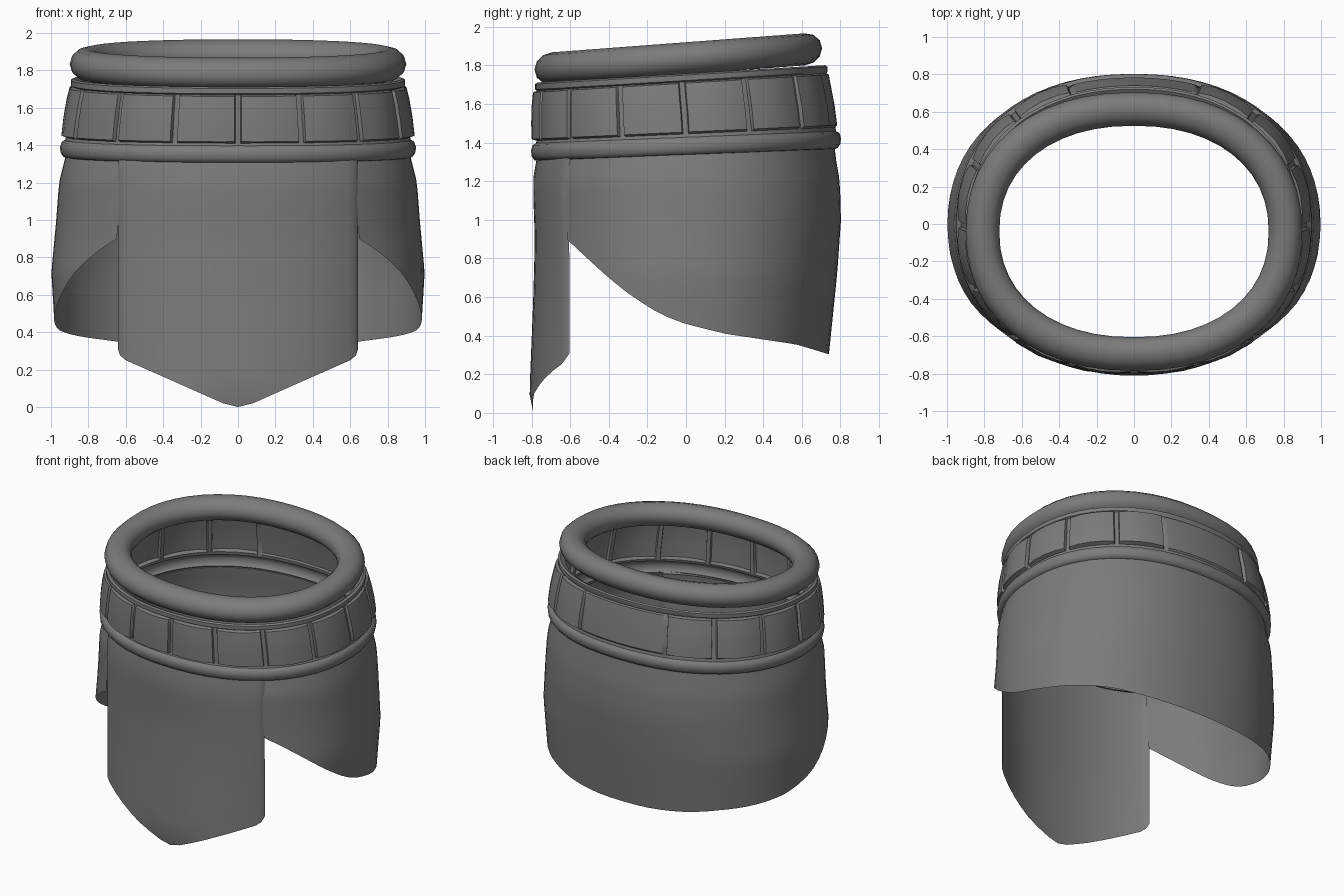
import bpy, math

if "Cube" in bpy.data.objects:
    bpy.data.objects.remove(bpy.data.objects["Cube"])

mat = bpy.data.materials.new("dark_grey")
mat.diffuse_color = (0.2, 0.2, 0.2, 1)
mat.use_nodes = True
mat.node_tree.nodes["Principled BSDF"].inputs["Base Color"].default_value = mat.diffuse_color
N = 2.2  # roundness of the oval cross-section


def oval(t):
    """Unit oval; t = 0 is the front, t = pi/2 is +x."""
    s, c = math.sin(t), math.cos(t)
    return (math.copysign(abs(s) ** (2 / N), s), -math.copysign(abs(c) ** (2 / N), c))


def lerp(table, v):
    """Piecewise linear lookup in (key, value) pairs with rising keys."""
    if v <= table[0][0]:
        return table[0][1]
    for (k0, v0), (k1, v1) in zip(table, table[1:]):
        if v <= k1:
            return v0 + (v1 - v0) * (v - k0) / (k1 - k0)
    return table[-1][1]


def sheet(name, rows, wrap_cols=False, wrap_rows=False, angle=40):
    """Mesh from rows of points, listed top to bottom."""
    nr, nc = len(rows), len(rows[0])
    verts = [p for r in rows for p in r]
    faces = []
    for i in range(nr if wrap_rows else nr - 1):
        for j in range(nc if wrap_cols else nc - 1):
            k, l = (i + 1) % nr, (j + 1) % nc
            faces.append((i * nc + j, k * nc + j, k * nc + l, i * nc + l))
    me = bpy.data.meshes.new(name)
    me.from_pydata(verts, [], faces)
    me.materials.append(mat)
    ob = bpy.data.objects.new(name, me)
    bpy.context.collection.objects.link(ob)
    bpy.ops.object.select_all(action='DESELECT')
    ob.select_set(True)
    bpy.context.view_layer.objects.active = ob
    bpy.ops.object.shade_smooth_by_angle(angle=math.radians(angle))
    return ob


def ring_row(ts, a, b, cy, z, slope, push=None):
    """One tilted oval row, optionally pushed outward per column."""
    row = []
    for j, t in enumerate(ts):
        x, y = oval(t)
        d = push[j] if push else 0
        py = cy + (b + d) * y
        row.append(((a + d) * x, py, z + slope * py))
    return row


# Rolled collar at the top
ts = [2 * math.pi * j / 48 for j in range(48)]
rows = []
for i in range(12):
    p = math.pi / 2 - 2 * math.pi * i / 12
    c, s = math.cos(p), math.sin(p)
    rows.append(ring_row(ts, 0.81 + 0.09 * c, 0.655 + 0.09 * c, -0.04, 1.837 + 0.083 * s, 0.075))
sheet("rolled_collar", rows, True, True, 60)

# Equal arc-length slots around the belt
M = 2000
pts = [oval(2 * math.pi * i / M) for i in range(M + 1)]
length = [(0.0, 0.0)]
for i in range(M):
    d = math.hypot(0.93 * (pts[i + 1][0] - pts[i][0]), 0.79 * (pts[i + 1][1] - pts[i][1]))
    length.append((length[-1][0] + d, 2 * math.pi * (i + 1) / M))
total = length[-1][0]

# Belt columns: 14 padded panels, plain stretch over the two back slots
SLOTS = 16
shape = [(0.04, 0), (0.055, 0.02), (0.25, 0.028), (0.5, 0.031),
         (0.75, 0.028), (0.945, 0.02), (0.96, 0)]
bt, bulge = [], []
for s in range(SLOTS):
    for u, d in shape:
        bt.append(lerp(length, total * (s + u) / SLOTS))
        bulge.append(0.012 if s in (7, 8) else d)

# Belt rows: half width, half depth, centre y, height, tilt, panel strength
belt = [
    (0.845, 0.705, -0.025, 1.735, 0.06, 0),
    (0.875, 0.745, -0.025, 1.758, 0.06, 0),
    (0.893, 0.757, -0.025, 1.750, 0.06, 0),
    (0.893, 0.757, -0.025, 1.722, 0.06, 0),
    (0.880, 0.750, -0.022, 1.715, 0.06, 0),
    (0.881, 0.751, -0.021, 1.708, 0.06, 0.8),
    (0.892, 0.757, -0.016, 1.640, 0.056, 1.0),
    (0.905, 0.765, -0.008, 1.550, 0.052, 1.1),
    (0.919, 0.773, -0.002, 1.455, 0.046, 1.0),
    (0.920, 0.774, 0.0, 1.445, 0.045, 0),
    (0.925, 0.778, 0.0, 1.425, 0.04, 0),
]
sheet("padded_belt", [ring_row(bt, a, b, cy, z, sl, [d * k for d in bulge])
                      for a, b, cy, z, sl, k in belt], True)

# Rounded cord under the belt
cord = [(0.925, 0.778, 1.428), (0.942, 0.795, 1.418), (0.952, 0.803, 1.39),
        (0.948, 0.799, 1.36), (0.935, 0.785, 1.34), (0.915, 0.768, 1.336)]
sheet("belt_cord", [ring_row(ts, a, b, 0, z, 0.04) for a, b, z in cord], True, False, 60)

# Skirt silhouettes by height
SIDE = [(0.0, 0.96), (0.42, 0.98), (0.72, 0.998), (1.0, 0.972), (1.2, 0.957), (1.35, 0.92)]
BACK = [(0.3, 0.74), (0.72, 0.783), (1.0, 0.803), (1.2, 0.797), (1.35, 0.77)]
FRONT = [(0.0, 0.785), (0.1, 0.805), (0.6, 0.785), (0.9, 0.777), (1.2, 0.788), (1.35, 0.762)]

# Skirt around the sides and back, hem falling toward the back
HEM = [(-0.62, 0.9), (-0.5, 0.79), (-0.4, 0.7), (-0.28, 0.605), (-0.13, 0.51), (0, 0.46),
       (0.2, 0.41), (0.4, 0.38), (0.57, 0.355), (0.74, 0.305)]
t0 = 0.685
R, C = 14, 56
rows = [[] for _ in range(R + 1)]
for j in range(C + 1):
    x, y = oval(t0 + (2 * math.pi - 2 * t0) * j / C)
    top, hem = 1.345 + 0.04 * 0.78 * y, lerp(HEM, y * (0.78 if y < 0 else 0.745))
    for i in range(R + 1):
        z = top + (hem - top) * i / R
        depth = lerp(FRONT if y < 0 else BACK, z)
        rows[i].append((lerp(SIDE, z) * x, depth * y, z))
sheet("wrap_skirt", rows, angle=60)

# Pointed front flap with rounded lower corners
POINT = [(0, 0.0), (0.08, 0.02), (0.35, 0.14), (0.6, 0.25), (0.63, 0.275), (0.642, 0.31)]
half = [0.642, 0.63, 0.6, 0.52, 0.43, 0.35, 0.26, 0.17, 0.08]
xs = [-x for x in half] + [0] + half[::-1]
rows = [[] for _ in range(R + 1)]
for x in xs:
    hem = lerp(POINT, abs(x))
    y1 = -(1 - abs(x / 0.97) ** N) ** (1 / N)
    top = 1.345 + 0.04 * 0.78 * y1
    curl = 0.015 if abs(x) > 0.635 else 0.0
    for i in range(R + 1):
        z = top + (hem - top) * i / R
        y = lerp(FRONT, z) * y1 - 0.006 + curl
        y += 0.03 * max(0, 0.9 - z) * (abs(x) / 0.64) ** 2
        rows[i].append((x, y, z))
sheet("front_flap", rows, angle=60)
